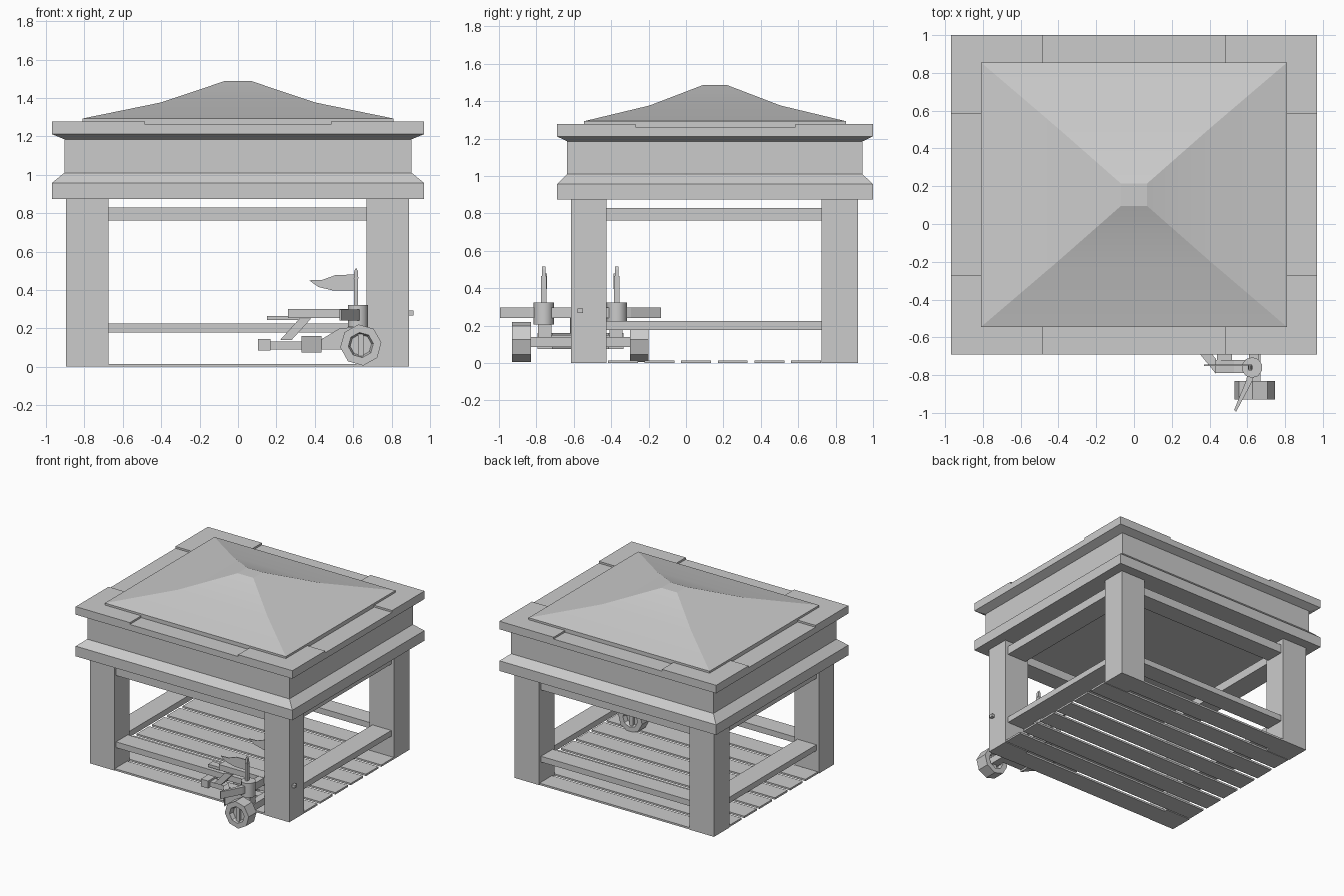
import bpy, bmesh, math
from mathutils import Vector, Matrix

if "Cube" in bpy.data.objects:
    bpy.data.objects.remove(bpy.data.objects["Cube"])

YC = 0.155      # pavilion centre in y
CY = -0.565     # centre line of the small war machine


def make(name, bm):
    bmesh.ops.recalc_face_normals(bm, faces=bm.faces)
    me = bpy.data.meshes.new(name)
    bm.to_mesh(me)
    bm.free()
    ob = bpy.data.objects.new(name, me)
    bpy.context.collection.objects.link(ob)
    return ob


def loft(name, rings):
    """Skin closed rings of equal point count and cap both ends."""
    bm = bmesh.new()
    vs = [[bm.verts.new(p) for p in r] for r in rings]
    n = len(vs[0])
    for a, b in zip(vs, vs[1:]):
        for i in range(n):
            j = (i + 1) % n
            bm.faces.new((a[i], a[j], b[j], b[i]))
    bm.faces.new(vs[0])
    bm.faces.new(vs[-1])
    return make(name, bm)


def rect(x0, x1, y0, y1, z):
    return [(x0, y0, z), (x1, y0, z), (x1, y1, z), (x0, y1, z)]


def box(name, x0, x1, y0, y1, z0, z1):
    return loft(name, [rect(x0, x1, y0, y1, z0), rect(x0, x1, y0, y1, z1)])


def slab_xz(name, pts, y0, y1):
    """Side profile in x-z, extruded along y."""
    return loft(name, [[(x, y, z) for x, z in pts] for y in (y0, y1)])


def slab_xy(name, pts, z0, z1):
    """Plan profile in x-y, extruded along z."""
    return loft(name, [[(x, y, z) for x, y in pts] for z in (z0, z1)])


def cyl(name, r, depth, loc, axis='Z', n=8):
    bm = bmesh.new()
    rot = {'Z': Matrix(), 'Y': Matrix.Rotation(math.pi / 2, 4, 'X'),
           'X': Matrix.Rotation(math.pi / 2, 4, 'Y')}[axis]
    bmesh.ops.create_cone(bm, cap_ends=True, segments=n, radius1=r, radius2=r,
                          depth=depth, matrix=Matrix.Translation(loc) @ rot)
    return make(name, bm)


def smooth(ob, deg):
    bpy.ops.object.select_all(action='DESELECT')
    ob.select_set(True)
    bpy.context.view_layer.objects.active = ob
    bpy.ops.object.shade_smooth_by_angle(angle=math.radians(deg))


# corner posts
for x0, x1 in ((-0.895, -0.675), (0.67, 0.89)):
    for y0, y1 in ((-0.615, -0.425), (0.725, 0.92)):
        box("corner_post", x0, x1, y0, y1, 0, 0.9)

# floor slats
for i in range(8):
    y = -0.612 + 0.1955 * i
    box("floor_slat", -0.89, 0.89, y, y + 0.16, 0, 0.015)

# lower and upper rails on all four sides
for z0, z1 in ((0.178, 0.225), (0.762, 0.83)):
    for y in (-0.52, 0.822):
        box("long_rail", -0.70, 0.70, y - 0.075, y + 0.075, z0, z1)
    for x in (-0.785, 0.78):
        box("side_rail", x - 0.085, x + 0.085, -0.45, 0.75, z0, z1)

# moulded entablature: wide base, recessed band, wide cornice
outer, inner = (-0.97, 0.97, -0.69, 1.0), (-0.905, 0.905, -0.635, 0.943)
loft("entablature", [rect(*s, z) for s, z in (
    (outer, 0.875), (outer, 0.957), (inner, 1.01), (inner, 1.185),
    (outer, 1.212), (outer, 1.262))])

# raised cornice corners
for x0, x1 in ((-0.97, -0.485), (0.485, 0.97)):
    for y0, y1 in ((-0.69, -0.27), (0.585, 1.0)):
        box("cornice_corner", x0, x1, y0, y1, 1.255, 1.277)

# concave hipped roof
roof = loft("roof", [rect(-hx, hx, YC - hy, YC + hy, z) for hx, hy, z in (
    (0.81, 0.70, 1.262), (0.81, 0.70, 1.293), (0.40, 0.35, 1.377), (0.07, 0.06, 1.488))])
smooth(roof, 12)


# ---- small wheeled bolt thrower standing at the front right post ----
def wheel(y):
    n, bm = 8, bmesh.new()
    prof = [(0.108, -0.05), (0.108, 0.05), (0.066, 0.05), (0.056, 0.02),
            (0.056, -0.02), (0.066, -0.05)]
    rings = []
    for i in range(n):
        a = 2 * math.pi * (i + 0.15) / n
        rings.append([bm.verts.new((0.64 + r * math.cos(a), y + d, 0.113 + r * math.sin(a)))
                      for r, d in prof])
    for i in range(n):
        a, b = rings[i], rings[(i + 1) % n]
        for k in range(6):
            m = (k + 1) % 6
            bm.faces.new((a[k], a[m], b[m], b[k]))
    make("wheel_rim", bm)
    cyl("wheel_disc", 0.06, 0.03, (0.64, y, 0.113), 'Y')
    box("wheel_spoke", 0.625, 0.655, y - 0.035, y + 0.035, 0.055, 0.17)


for s in (-1, 1):
    def Y(d):
        return CY + s * d
    wheel(Y(0.315))
    # side frame arm, angled brace and upright
    slab_xz("frame_arm", [(0.43, 0.09), (0.66, 0.09), (0.66, 0.21), (0.53, 0.20), (0.43, 0.14)],
            Y(0.155), Y(0.225))
    slab_xy("frame_brace", [(0.435, Y(0.23)), (0.435, Y(0.15)), (0.33, Y(0.03)), (0.33, Y(0.10))],
            0.075, 0.16)
    up = cyl("torsion_drum", 0.055, 0.115, (0.625, Y(0.195), 0.265), n=10)
    smooth(up, 40)
    # bow limb, swept back toward the tip
    slab_xy("bow_limb", [(0.665, Y(0.0)), (0.66, Y(0.16)), (0.625, Y(0.27)), (0.54, Y(0.43)),
                         (0.55, Y(0.435)), (0.535, Y(0.425)), (0.585, Y(0.28)),
                         (0.605, Y(0.16)), (0.61, Y(0.0))][:4] +
            [(0.53, Y(0.42)), (0.595, Y(0.26)), (0.61, Y(0.16)), (0.61, Y(0.0))], 0.24, 0.298)
    # banner pole with spear tip, and pennant
    box("banner_pole", 0.605, 0.625, Y(0.18), Y(0.21), 0.30, 0.465)
    slab_xz("spear_tip", [(0.603, 0.46), (0.627, 0.46), (0.624, 0.50), (0.615, 0.515), (0.606, 0.50)],
            Y(0.185), Y(0.205))
    slab_xz("pennant", [(0.61, 0.48), (0.51, 0.478), (0.44, 0.453), (0.37, 0.45),
                        (0.42, 0.415), (0.50, 0.396), (0.61, 0.396)], Y(0.178), Y(0.186))
    # rear strut
    slab_xz("rear_strut", [(0.22, 0.14), (0.28, 0.14), (0.38, 0.25), (0.32, 0.25)],
            Y(0.02), Y(0.055))

# axle, cross beam, tail and stock on the centre line
box("axle", 0.61, 0.67, CY - 0.30, CY + 0.30, 0.085, 0.14)
box("cross_beam", 0.44, 0.52, CY - 0.2, CY + 0.2, 0.10, 0.15)
box("tail_beam", 0.16, 0.62, CY - 0.035, CY + 0.035, 0.09, 0.13)
box("tail_block", 0.105, 0.17, CY - 0.06, CY + 0.06, 0.085, 0.145)
box("stock_end", 0.15, 0.32, CY - 0.03, CY + 0.03, 0.243, 0.265)
box("stock", 0.26, 0.80, CY - 0.05, CY + 0.05, 0.255, 0.30)
cyl("bolt", 0.009, 0.40, (0.70, CY, 0.28), 'X', 6)
box("bolt_head", 0.89, 0.915, CY - 0.015, CY + 0.015, 0.268, 0.292)
